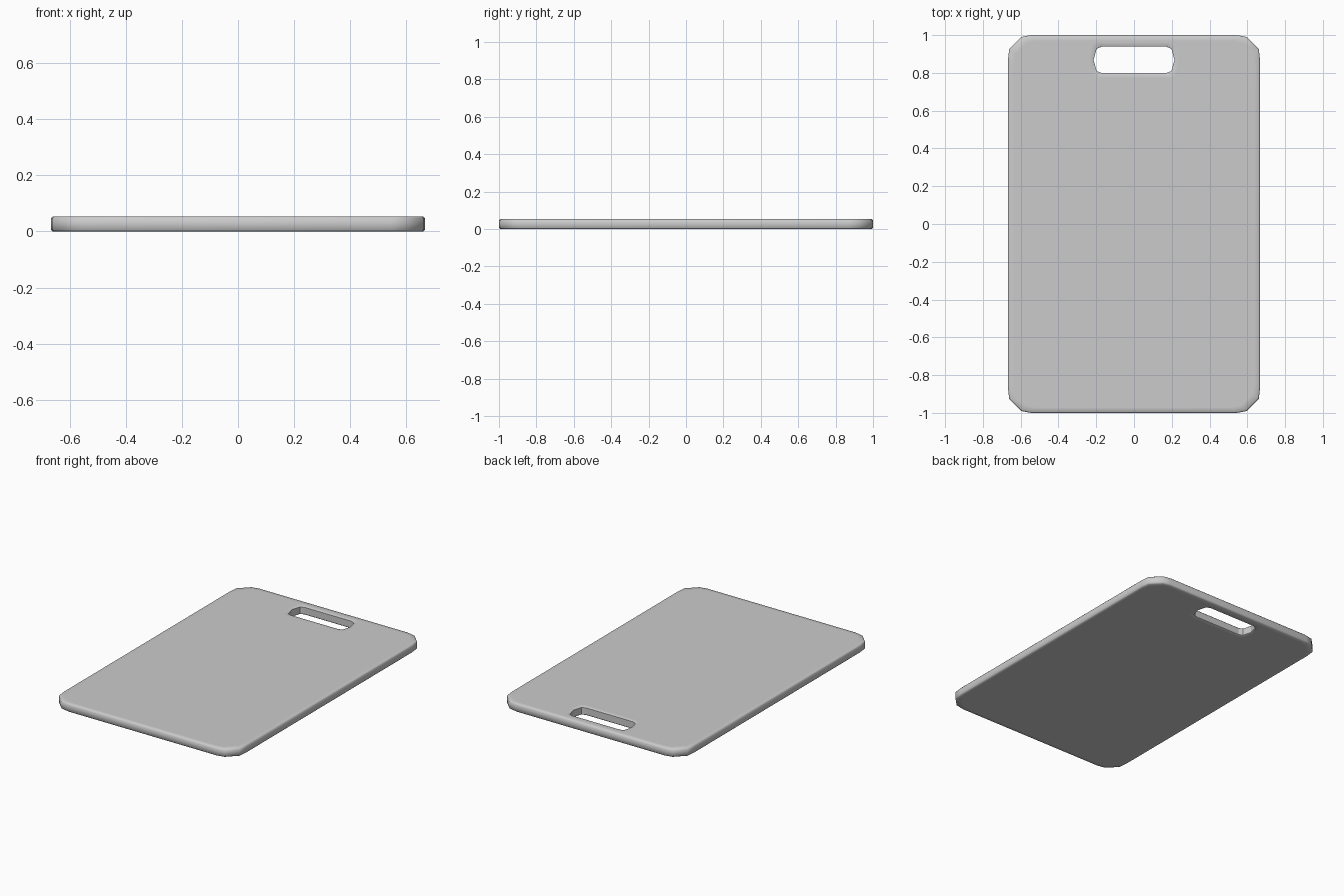
import bpy, bmesh

if "Cube" in bpy.data.objects:
    bpy.data.objects.remove(bpy.data.objects["Cube"])

T = 0.053   # board thickness
B = 0.006   # rim bevel

# Quarter outlines, listed counter-clockwise
BOARD = [(0.667, 0.87), (0.661, 0.926), (0.597, 0.99), (0.545, 1.0)]
SLOT = [(0.214, 0.0), (0.198, 0.059), (0.17, 0.07)]
SLOT_Y = 0.869


def outline(quarter, d, cy=0.0):
    """Mirror a quarter outline to a full loop, grown by d."""
    sgn = lambda v: (v > 0) - (v < 0)
    q2 = [(-x, y) for x, y in reversed(quarter)]
    pts = []
    for p in quarter + q2 + [(-x, -y) for x, y in quarter + q2]:
        if p not in pts:
            pts.append(p)
    return [(x + sgn(x) * d, y + sgn(y) * d + cy) for x, y in pts]


def skin(bm, quarter, steps, cy=0.0, flat_wall=False):
    """Stack loops (growth, z) and bridge them with quads; return end loops."""
    rings = [[bm.verts.new((x, y, z)) for x, y in outline(quarter, d, cy)] for d, z in steps]
    n = len(rings[0])
    for k, (a, b) in enumerate(zip(rings, rings[1:])):
        for i in range(n):
            j = (i + 1) % n
            f = bm.faces.new((a[i], a[j], b[j], b[i]))
            f.smooth = not (flat_wall and k == 2)
    return rings[0], rings[-1]


def loop_edges(bm, ring):
    return [bm.edges.get((ring[i - 1], ring[i])) for i in range(len(ring))]


bm = bmesh.new()
# Outer rim with a narrow band on both faces
ob, ot = skin(bm, BOARD, [(-0.03, 0), (-B, 0), (0, B), (0, T - B), (-B, T), (-0.03, T)])
# Handle slot walls
e = 0.004
sb, st = skin(bm, SLOT, [(0.025, 0), (e, 0), (0, e), (0, T - e), (e, T), (0.025, T)], SLOT_Y, True)
# Broad faces, filled around the slot
for outer, inner in ((ob, sb), (ot, st)):
    res = bmesh.ops.triangle_fill(bm, use_beauty=True,
                                  edges=loop_edges(bm, outer) + loop_edges(bm, inner))
    for g in res["geom"]:
        if isinstance(g, bmesh.types.BMFace):
            g.smooth = True
bmesh.ops.recalc_face_normals(bm, faces=bm.faces)

me = bpy.data.meshes.new("cutting_board")
bm.to_mesh(me)
bm.free()
board = bpy.data.objects.new("cutting_board", me)
bpy.context.collection.objects.link(board)
